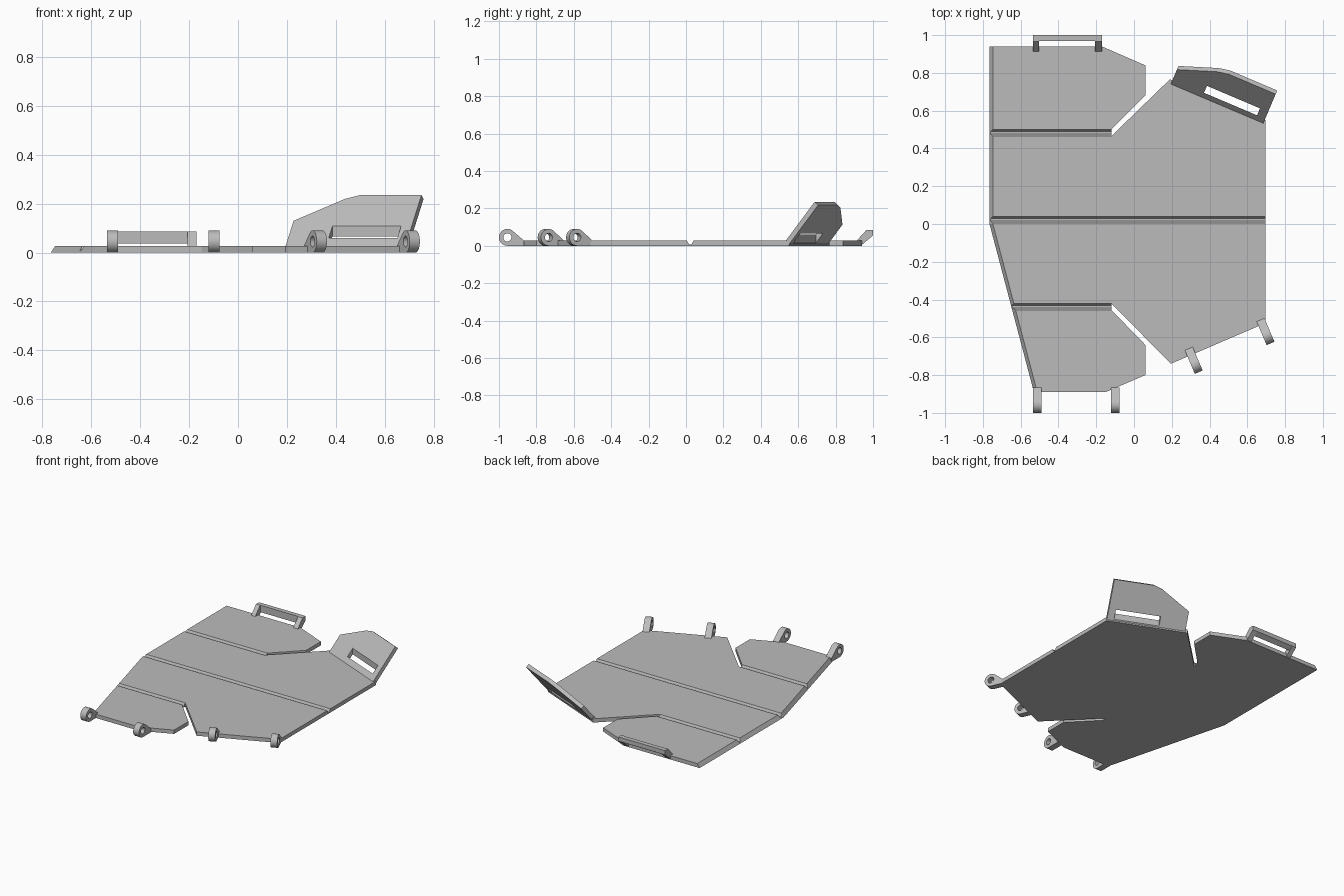
import bpy
import bmesh
from math import cos, sin, radians
from mathutils import Matrix, Vector

cube = bpy.data.objects.get("Cube")
if cube:
    bpy.data.objects.remove(cube)

GREY = bpy.data.materials.new("plain grey")
GREY.use_nodes = True
GREY.diffuse_color = (0.5, 0.5, 0.5, 1)
GREY.node_tree.nodes["Principled BSDF"].inputs["Base Color"].default_value = (0.5, 0.5, 0.5, 1)

THICK = 0.027
UP = Vector((0, 0, 1))


def frame(origin, ax, ay):
    """Matrix whose local X and Y are ax and ay."""
    ax, ay = Vector(ax).normalized(), Vector(ay).normalized()
    m = Matrix((ax, ay, ax.cross(ay))).transposed().to_4x4()
    m.translation = Vector(origin)
    return m


def prism(name, outline, low, high, matrix=Matrix(), top_shift=None):
    """Extrude a local XY outline from low to high; top_shift moves chosen top points."""
    bm = bmesh.new()
    bottom = [bm.verts.new((x, y, low)) for x, y in outline]
    top = [bm.verts.new((x + (top_shift(x, y) if top_shift else 0), y, high)) for x, y in outline]
    bm.faces.new(bottom)
    bm.faces.new(top)
    for i in range(len(outline)):
        j = (i + 1) % len(outline)
        bm.faces.new((bottom[i], bottom[j], top[j], top[i]))
    bmesh.ops.recalc_face_normals(bm, faces=bm.faces)
    bm.transform(matrix)
    mesh = bpy.data.meshes.new(name)
    bm.to_mesh(mesh)
    bm.free()
    mesh.materials.append(GREY)
    obj = bpy.data.objects.new(name, mesh)
    bpy.context.collection.objects.link(obj)
    return obj


def activate(obj):
    bpy.ops.object.select_all(action='DESELECT')
    obj.select_set(True)
    bpy.context.view_layer.objects.active = obj


def cut(obj, cutter):
    """Subtract the cutter and discard it."""
    cutter.hide_render = True
    mod = obj.modifiers.new("cut", 'BOOLEAN')
    mod.operation = 'DIFFERENCE'
    mod.solver = 'EXACT'
    mod.object = cutter
    activate(obj)
    bpy.ops.object.modifier_apply(modifier=mod.name)
    bpy.data.objects.remove(cutter)


def arc(cx, cy, r, start, end, steps):
    angles = [radians(start + (end - start) * i / steps) for i in range(steps + 1)]
    return [(cx + r * cos(a), cy + r * sin(a)) for a in angles]


# Base plate with two diagonal slits and a bevelled left side
plate_outline = [
    (-0.765, 0.94), (-0.17, 0.94), (0.06, 0.84), (0.06, 0.68), (-0.12, 0.50),
    (-0.12, 0.465), (0.19, 0.766), (0.695, 0.55), (0.695, -0.525), (0.195, -0.74),
    (-0.12, -0.42), (-0.12, -0.455), (0.06, -0.64), (0.06, -0.80), (-0.15, -0.89),
    (-0.53, -0.89), (-0.765, 0.0),
]
plate = prism("base_plate", plate_outline, 0, THICK,
              top_shift=lambda x, y: 0.018 if x < -0.5 else 0)

# Fold grooves across the plate
side = frame((0, 0, 0), (0, 1, 0), UP)
for y, end in ((0.0225, 1), (0.4825, -0.118), (-0.4375, -0.118)):
    groove = [(y - 0.006, 0.007), (y + 0.006, 0.007), (y + 0.0175, THICK),
              (y + 0.0175, 0.06), (y - 0.0175, 0.06), (y - 0.0175, THICK)]
    cut(plate, prism("groove_cutter", groove, -1, end, side))

# Raised flap with a vertical slot, leaning out over the back corner
turn = radians(-23)
along = Vector((cos(turn), sin(turn), 0))
out = Vector((-sin(turn), cos(turn), 0))
corner = Vector((0.195, 0.78, 0))
slope = out * 0.628 + UP * 0.778
flap_outline = [(0.015, -0.01), (0.015, 0.132), (0.215, 0.248), (0.276, 0.267),
                (0.547, 0.267), (0.547, -0.01)]
flap = prism("corner_flap", flap_outline, -THICK, 0,
             frame(corner - out * 0.036 + UP * THICK, along, slope))
slot = [(0.195, -0.01), (0.5, -0.01), (0.5, 0.03), (0.195, 0.03)]
cut(flap, prism("slot_cutter", slot, -0.1, 0.4, frame(corner, along, out)))

# Latch loop on the back edge
arm = [(0.935, 0), (1.0, 0.055), (1.0, 0.085), (0.965, 0.085), (0.912, THICK), (0.912, 0.001)]
for name, x0, x1 in (("latch_arm_right", -0.535, -0.503), ("latch_arm_left", -0.206, -0.17)):
    prism(name, arm, x0, x1, side)
bar = [(0.968, 0.036), (1.0, 0.055), (1.0, 0.085), (0.968, 0.085)]
prism("latch_bar", bar, -0.503, -0.206, side)

# Hinge lugs along the front edges
RADIUS = 0.045
lug_outline = [(0, 0)] + arc(0.09, RADIUS, RADIUS, -90, 131, 20) + [(0, THICK)]
hole = arc(0.09, RADIUS, 0.022, 0, 345, 23)
straight, slanted = (0, -1, 0), (0.39, -0.92, 0)
lugs = (
    ("front_lug_right", (-0.5125, -0.865, 0), straight),
    ("front_lug_middle", (-0.0985, -0.865, 0), straight),
    ("corner_lug_inner", (0.29, -0.66, 0), slanted),
    ("corner_lug_outer", (0.67, -0.508, 0), slanted),
)
for name, origin, direction in lugs:
    place = frame(origin, direction, UP)
    lug = prism(name, lug_outline, -0.0225, 0.0225, place)
    cut(lug, prism("hole_cutter", hole, -0.1, 0.1, place))
    activate(lug)
    bpy.ops.object.shade_smooth_by_angle(angle=radians(30))
